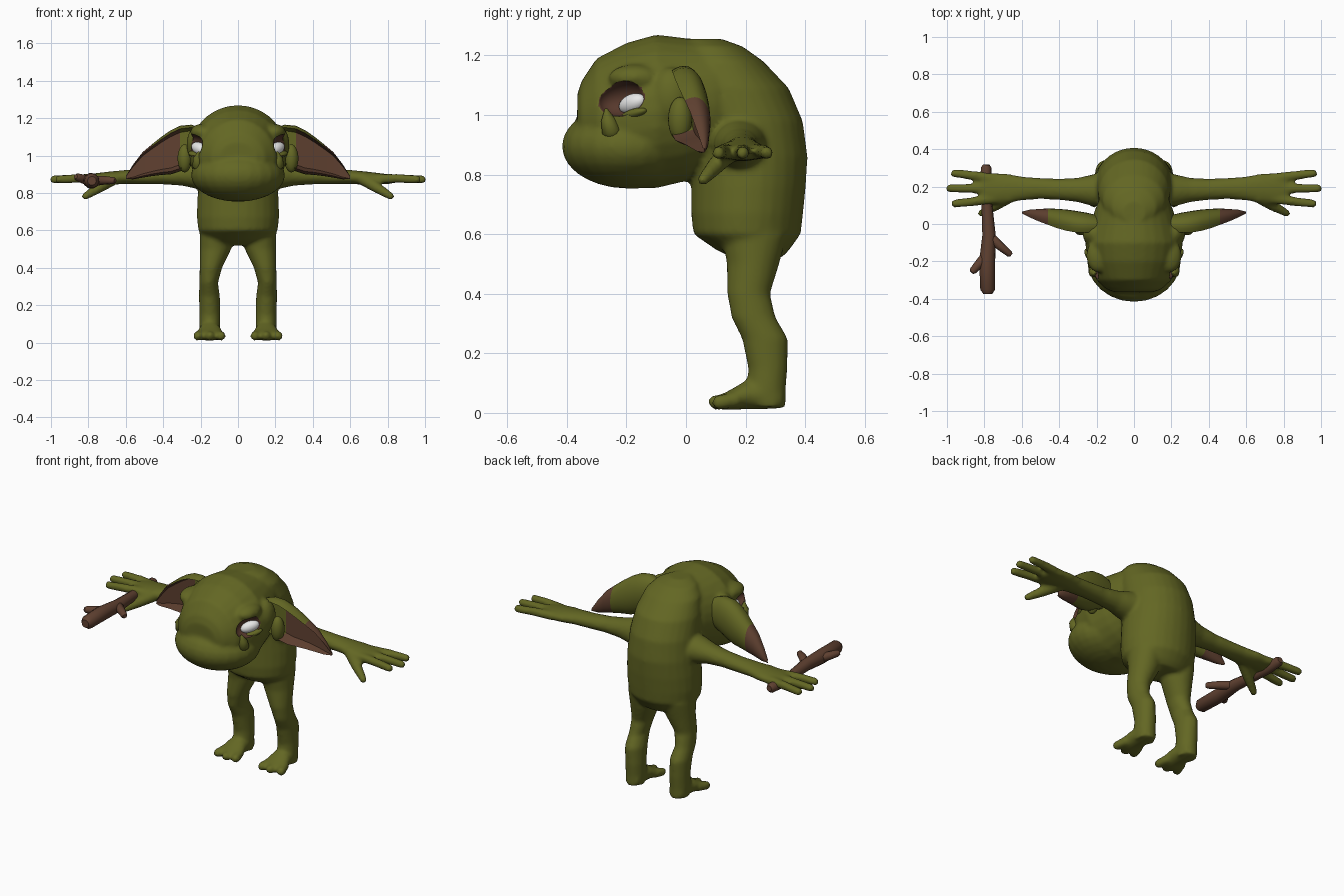
import bpy, bmesh, math
from mathutils import Vector, Matrix

if "Cube" in bpy.data.objects:
    bpy.data.objects.remove(bpy.data.objects["Cube"])


def material(name, rgb):
    m = bpy.data.materials.new(name)
    m.diffuse_color = (*rgb, 1)
    m.use_nodes = True
    m.node_tree.nodes["Principled BSDF"].inputs["Base Color"].default_value = m.diffuse_color
    return m


GREEN = material("olive skin", (0.125, 0.135, 0.017))
BROWN = material("bark brown", (0.115, 0.052, 0.03))
SOCKET = material("eye socket brown", (0.095, 0.04, 0.025))
WHITE = material("eye white", (0.8, 0.8, 0.8))


def skin(bm, rings):
    """Bridge rings of points into a closed skin."""
    vs = [[bm.verts.new(p) for p in r] for r in rings]
    n = len(vs[0])
    for a, b in zip(vs, vs[1:]):
        for i in range(n):
            j = (i + 1) % n
            bm.faces.new((a[i], a[j], b[j], b[i]))
    bm.faces.new(vs[0][::-1])
    bm.faces.new(vs[-1])


def loft(bm, axis, rings, n=28, s=1):
    """Elliptical sections (position, centre a, centre b, radius a, radius b) along an axis."""
    out = []
    for t, ca, cb, ra, rb in rings:
        ring = []
        for i in range(n):
            w = 2 * math.pi * i / n
            a, b = ca + ra * math.cos(w), cb + rb * math.sin(w)
            p = {"x": (t, a, b), "y": (a, t, b), "z": (a, b, t)}[axis]
            ring.append((p[0] * s, p[1], p[2]))
        out.append(ring)
    skin(bm, out)


def chain(bm, pts, n=12, s=1):
    """Round tube through (x, y, z, radius) points with softened ends."""
    c = [Vector((p[0] * s, p[1], p[2])) for p in pts]
    r = [p[3] for p in pts]
    d0, d1 = (c[0] - c[1]).normalized(), (c[-1] - c[-2]).normalized()
    c = [c[0] + d0 * r[0] * 0.6] + c + [c[-1] + d1 * r[-1] * 0.6]
    r = [r[0] * 0.6] + r + [r[-1] * 0.6]
    out = []
    for i, p in enumerate(c):
        d = (c[min(i + 1, len(c) - 1)] - c[max(i - 1, 0)]).normalized()
        u = d.cross(Vector((0.1, 0.2, 1))).normalized()
        v = d.cross(u)
        out.append([p + (u * math.cos(2 * math.pi * k / n) + v * math.sin(2 * math.pi * k / n)) * r[i]
                    for k in range(n)])
    skin(bm, out)


def blob(bm, centre, radii, turn=0, tilt=0):
    m = (Matrix.Translation(centre) @ Matrix.Rotation(turn, 4, 'Z')
         @ Matrix.Rotation(tilt, 4, 'Y') @ Matrix.Diagonal((*radii, 1)))
    bmesh.ops.create_uvsphere(bm, u_segments=24, v_segments=14, radius=1, matrix=m)
    return m


def finish(name, bm, *mats):
    bmesh.ops.recalc_face_normals(bm, faces=bm.faces)
    me = bpy.data.meshes.new(name)
    bm.to_mesh(me)
    bm.free()
    ob = bpy.data.objects.new(name, me)
    bpy.context.collection.objects.link(ob)
    for m in mats:
        me.materials.append(m)
    bpy.ops.object.select_all(action='DESELECT')
    ob.select_set(True)
    bpy.context.view_layer.objects.active = ob
    bpy.ops.object.shade_smooth_by_angle(angle=math.radians(50))
    return ob


# Body: torso, head and jaw
bm = bmesh.new()
loft(bm, "z", [(0.52, 0, .24, .12, .08), (0.545, 0, .225, .17, .12), (0.60, 0, .205, .212, .18),
               (0.67, 0, .205, .22, .188), (0.76, 0, .21, .218, .192), (0.86, 0, .212, .21, .196),
               (0.98, 0, .20, .20, .192), (1.09, 0, .16, .19, .185), (1.18, 0, .12, .165, .14),
               (1.23, 0, .09, .12, .10), (1.255, 0, .06, .06, .06)])
loft(bm, "y", [(-.365, 0, .99, .10, .08), (-.35, 0, .985, .145, .13), (-.30, 0, .985, .20, .205),
               (-.2, 0, .997, .245, .245), (-.1, 0, 1.012, .262, .258), (0, 0, 1.018, .235, .24),
               (.1, 0, 1.035, .20, .215), (.18, 0, 1.03, .16, .18)])
blob(bm, (0, -.195, .895), (.252, .222, .142))
for s in (1, -1):
    blob(bm, (s * .19, -.17, 1.125), (.065, .09, .045))        # brow
    blob(bm, (s * .215, -.05, 1.06), (.06, .07, .10))          # ear base
    # Leg and foot
    loft(bm, "z", [(.02, .15, .275, .052, .06), (.08, .15, .27, .056, .065), (.15, .15, .275, .056, .066),
                   (.25, .153, .265, .056, .077), (.32, .157, .227, .05, .074), (.40, .145, .21, .06, .072),
                   (.50, .12, .225, .084, .088), (.60, .115, .23, .09, .11)], s=s)
    loft(bm, "y", [(.32, .15, .05, .045, .035), (.26, .15, .06, .055, .048), (.2, .15, .06, .062, .048),
                   (.15, .152, .044, .074, .034), (.115, .152, .036, .07, .024)], s=s)
    for x, y in ((.088, .10), (.15, .092), (.218, .105)):
        chain(bm, [(.15 + (x - .15) * .7, .17, .045, .028), (x, y, .034, .025)], s=s)
    # Arm and hand
    loft(bm, "x", [(.12, .19, .90, .10, .10), (.22, .18, .90, .085, .078), (.30, .182, .897, .065, .058),
                   (.40, .185, .892, .056, .046), (.50, .19, .888, .056, .042), (.60, .19, .885, .064, .038),
                   (.68, .19, .88, .08, .035), (.76, .19, .876, .085, .03), (.82, .19, .873, .07, .025)], s=s)
    for y0, y1, x1 in ((.245, .272, .965), (.19, .19, .99), (.135, .108, .965)):
        chain(bm, [(.74, y0, .876, .026), (.85, (y0 + y1) / 2, .878, .025), (x1, y1, .872, .022)], s=s)
    chain(bm, [(.66, .15, .88, .036), (.74, .10, .83, .03), (.82, .055, .78, .02)], s=s)
body = finish("body", bm, GREEN)
rm = body.modifiers.new("fuse", 'REMESH')
rm.mode, rm.voxel_size, rm.use_smooth_shade = 'VOXEL', 0.011, True
sm = body.modifiers.new("soften", 'SMOOTH')
sm.factor, sm.iterations = 0.5, 5

# Eye sockets carved into the head
bm = bmesh.new()
shapes = [blob(bm, (s * .243, -.218, 1.055), (.092, .066, .058), s * math.radians(50), -s * .2) for s in (1, -1)]
cutter = finish("socket_cutter", bm, SOCKET)
cutter.hide_render = True
cut = body.modifiers.new("sockets", 'BOOLEAN')
cut.operation, cut.solver, cut.object = 'DIFFERENCE', 'EXACT', cutter
bpy.context.view_layer.objects.active = body
for name in ("fuse", "soften", "sockets"):
    bpy.ops.object.modifier_apply(modifier=name)
bpy.data.objects.remove(cutter)
body.data.materials.clear()
body.data.materials.append(GREEN)
body.data.materials.append(SOCKET)
inverses = [m.inverted() for m in shapes]
for f in body.data.polygons:
    f.material_index = int(any((m @ f.center).length < 1.005 for m in inverses))
    f.use_smooth = True

for s, side in ((1, "left"), (-1, "right")):
    # Eyeball with a lower lid
    bm = bmesh.new()
    blob(bm, (s * .207, -.18, 1.038), (.056, .03, .032), s * math.radians(48), -s * .3)
    finish(side + "_eye", bm, WHITE)
    bm = bmesh.new()
    blob(bm, (s * .226, -.175, 1.003), (.055, .026, .017), s * math.radians(50), -s * .25)
    finish(side + "_lower_lid", bm, GREEN)

    # Tusk
    bm = bmesh.new()
    chain(bm, [(.212, -.25, .945, .033), (.217, -.262, .985, .024), (.21, -.268, 1.018, .006)], s=s)
    finish(side + "_tusk", bm, GREEN)

    # Ear: convex back, hollow front inside a rim, drooping to a point
    bm = bmesh.new()
    rings = []
    for x, yc, zc, ry, rz in ((.19, -.005, 1.06, .05, .085), (.25, -.005, 1.055, .065, .11),
                              (.31, 0, 1.037, .07, .122), (.36, .008, 1.017, .069, .118),
                              (.41, .018, .998, .063, .102), (.46, .03, .975, .053, .085),
                              (.51, .04, .95, .04, .068), (.56, .052, .913, .024, .04),
                              (.60, .06, .882, .006, .008)):
        ring = []
        for i in range(24):
            w = 2 * math.pi * i / 24
            c, h = math.cos(w), math.sin(w)
            if c < 0:
                c = 0.35 if abs(h) < 0.72 else -0.9 * math.sqrt(max(0, 1 - h * h)) / 0.7
            ring.append((s * x, yc + ry * c, zc + rz * h))
        rings.append(ring)
    skin(bm, rings)
    bm.faces.ensure_lookup_table()
    for k, f in enumerate(bm.faces):
        p = f.calc_center_median()
        hollow = 8 <= k % 24 <= 16 and abs(p.x) > .30
        f.material_index = int(hollow or abs(p.x) > .455)
    finish(side + "_ear", bm, GREEN, BROWN)
    bm = bmesh.new()
    blob(bm, (s * .285, -.02, .985), (.038, .04, .075))
    finish(side + "_ear_lobe", bm, GREEN)

# Branch held in one hand
bm = bmesh.new()
chain(bm, [(-.79, .30, .862, .029), (-.795, .2, .855, .027), (-.785, .08, .858, .03), (-.775, -.06, .862, .036),
           (-.785, -.2, .865, .043), (-.782, -.35, .865, .04)], n=10)
chain(bm, [(-.775, -.06, .862, .026), (-.72, -.115, .868, .024), (-.665, -.16, .866, .018)], n=10)
chain(bm, [(-.79, -.17, .865, .028), (-.83, -.215, .875, .024), (-.86, -.25, .885, .02)], n=10)
finish("branch", bm, BROWN)
